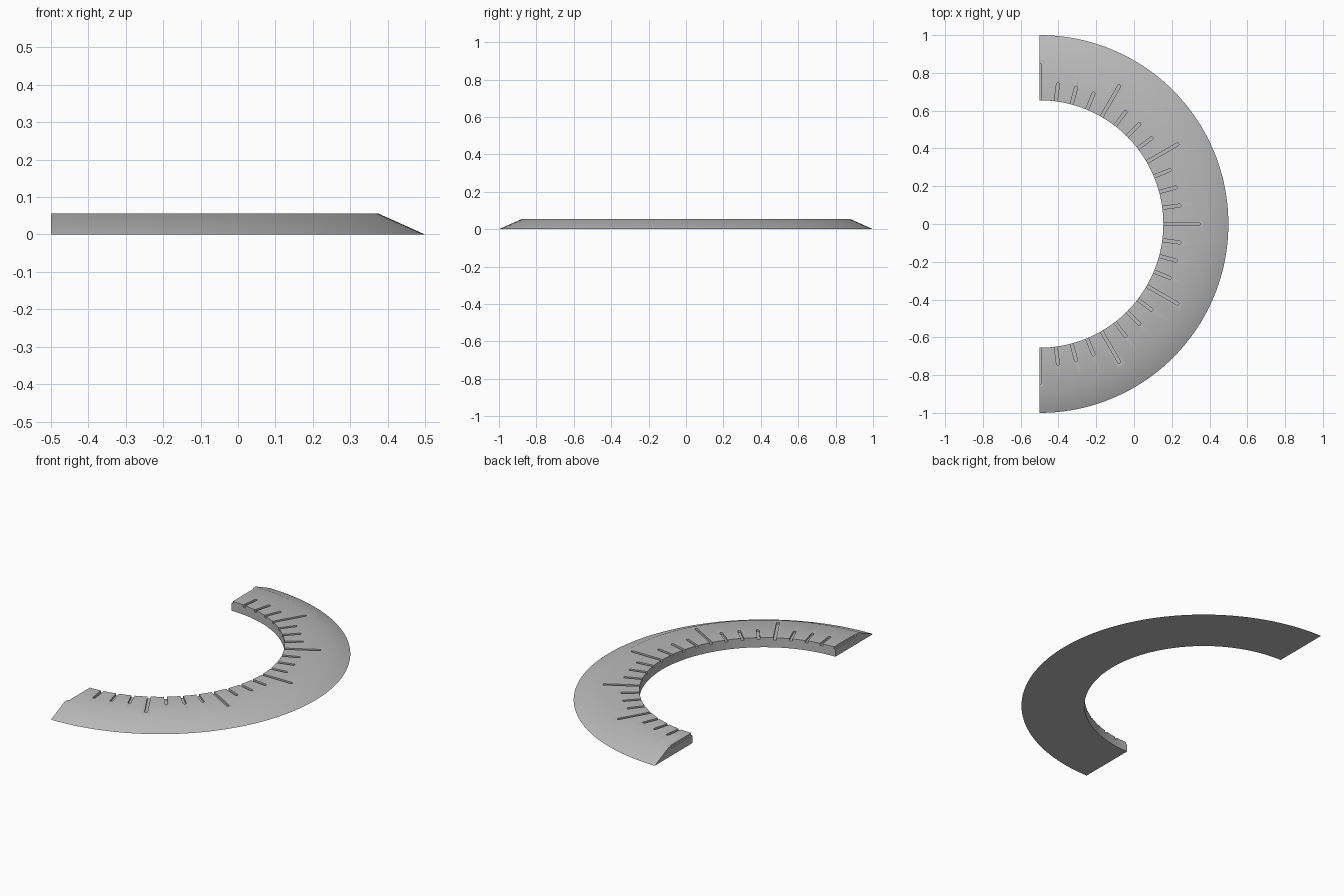
import bpy
import bmesh
from math import sin, cos, pi, radians
from mathutils import Matrix, Vector

cube = bpy.data.objects.get("Cube")
if cube:
    bpy.data.objects.remove(cube, do_unlink=True)

INNER, SHOULDER, OUTER = 0.655, 0.875, 1.0
HEIGHT = 0.056
CENTRE = Vector((-0.5, 0, 0))
SEGMENTS = 96
GROOVE_HALF_WIDTH, GROOVE_DEPTH = 0.008, 0.012


def make_object(name, bm):
    bmesh.ops.recalc_face_normals(bm, faces=bm.faces)
    mesh = bpy.data.meshes.new(name)
    bm.to_mesh(mesh)
    bm.free()
    obj = bpy.data.objects.new(name, mesh)
    bpy.context.collection.objects.link(obj)
    return obj


def add_groove(bm, angle, end):
    """Slot running out from the inner rim, with a rounded outer end."""
    w = GROOVE_HALF_WIDTH
    outline = [(INNER - 0.03, w), (INNER - 0.03, -w)]
    for i in range(9):
        a = -pi / 2 + pi * i / 8
        outline.append((end - w + w * cos(a), w * sin(a)))
    place = Matrix.Translation(CENTRE) @ Matrix.Rotation(angle, 4, 'Z')
    low, high = HEIGHT - GROOVE_DEPTH, HEIGHT + 0.02
    rings = [[bm.verts.new(place @ Vector((x, y, z))) for x, y in outline]
             for z in (low, high)]
    bm.faces.new(rings[0][::-1])
    bm.faces.new(rings[1])
    for i in range(len(outline)):
        j = (i + 1) % len(outline)
        bm.faces.new((rings[0][i], rings[0][j], rings[1][j], rings[1][i]))


# Half ring: a bevelled cross-section swept through 180 degrees
profile = [(INNER, 0), (OUTER, 0), (SHOULDER, HEIGHT), (INNER, HEIGHT)]
bm = bmesh.new()
sections = []
for s in range(SEGMENTS + 1):
    a = -pi / 2 + pi * s / SEGMENTS
    sections.append([bm.verts.new(CENTRE + Vector((r * cos(a), r * sin(a), z)))
                     for r, z in profile])
for a, b in zip(sections, sections[1:]):
    for i in range(len(profile)):
        j = (i + 1) % len(profile)
        bm.faces.new((a[i], a[j], b[j], b[i]))
bm.faces.new(sections[0])
bm.faces.new(sections[-1][::-1])
ring = make_object("half_ring_scale", bm)

# Engraved graduations: every fourth one is long
bm = bmesh.new()
for k in range(-12, 13):
    add_groove(bm, radians(7.5 * k), 0.85 if k % 4 == 0 else 0.755)
cutter = make_object("graduation_cutter", bm)
cutter.hide_render = True

cut = ring.modifiers.new("graduations", 'BOOLEAN')
cut.operation = 'DIFFERENCE'
cut.solver = 'EXACT'
cut.object = cutter
bpy.ops.object.select_all(action='DESELECT')
bpy.context.view_layer.objects.active = ring
ring.select_set(True)
bpy.ops.object.modifier_apply(modifier=cut.name)
bpy.data.objects.remove(cutter, do_unlink=True)

# Plain grey finish
grey = bpy.data.materials.new("plain_grey")
grey.use_nodes = True
colour = (0.5, 0.5, 0.5, 1)
grey.diffuse_color = colour
grey.node_tree.nodes["Principled BSDF"].inputs["Base Color"].default_value = colour
ring.data.materials.clear()
ring.data.materials.append(grey)
bpy.ops.object.shade_smooth_by_angle(angle=radians(30))
